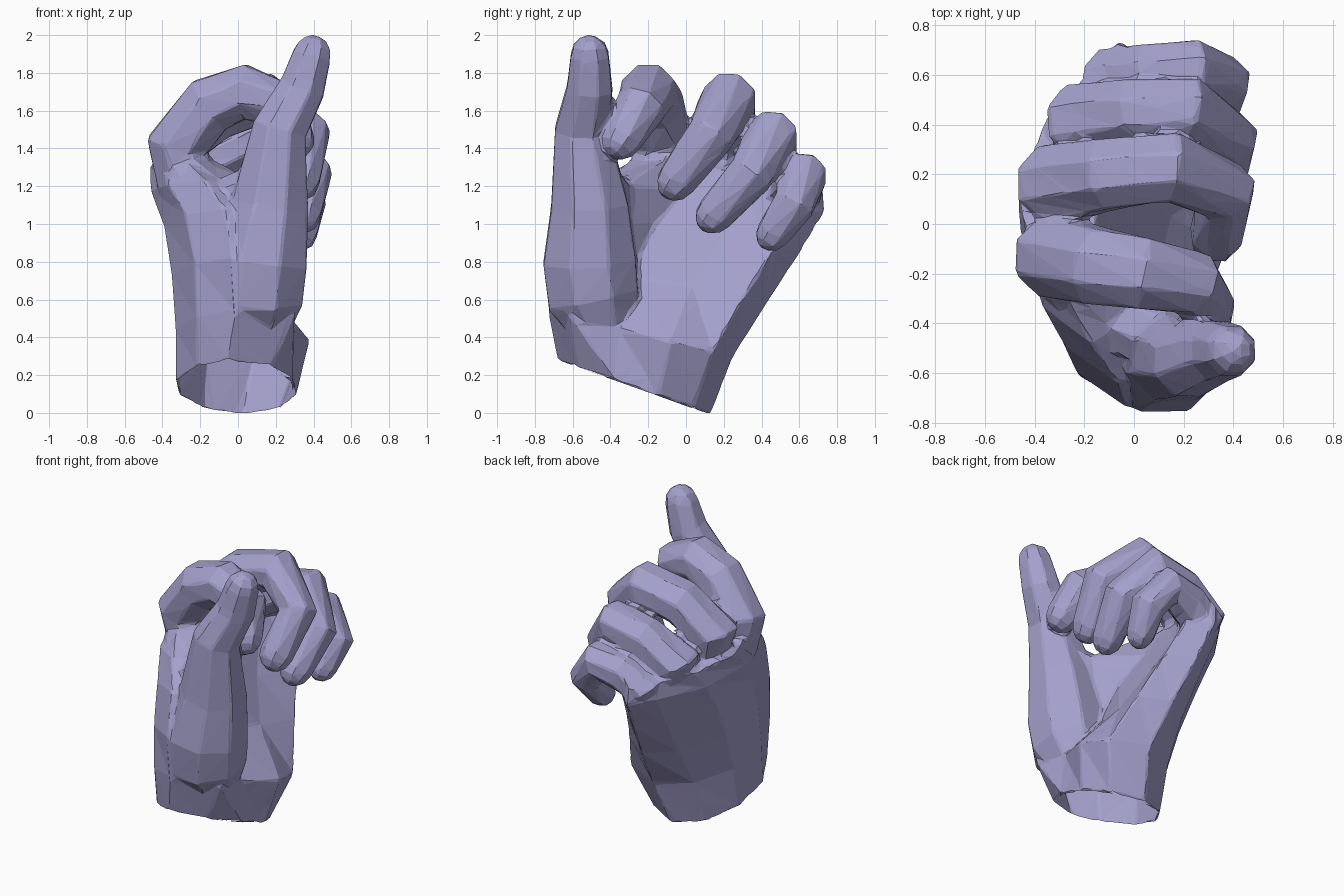
import bpy, bmesh, math
from mathutils import Vector

default = bpy.data.objects.get("Cube")
if default:
    bpy.data.objects.remove(default, do_unlink=True)

skin = bpy.data.materials.new("lavender_grey")
skin.use_nodes = True
colour = (0.37, 0.35, 0.60, 1)
skin.diffuse_color = colour
skin.node_tree.nodes["Principled BSDF"].inputs["Base Color"].default_value = colour

bm = bmesh.new()


def loft(rings):
    """Bridge equal rings of points into a closed shell."""
    loops = [[bm.verts.new(p) for p in ring] for ring in rings]
    count = len(loops[0])
    faces = [bm.faces.new(loops[0][::-1]), bm.faces.new(loops[-1])]
    for low, high in zip(loops, loops[1:]):
        for i in range(count):
            j = (i + 1) % count
            faces.append(bm.faces.new((low[i], low[j], high[j], high[i])))
    bmesh.ops.recalc_face_normals(bm, faces=faces)


def digit(path, side, sides=8):
    """Sweep a ring along (x, y, z, radius) points and round off the tip."""
    points = [Vector(p[:3]) for p in path]
    radii = [p[3] for p in path]
    end = (points[-1] - points[-2]).normalized()
    last, r = points[-1], radii[-1]
    for reach, scale in ((0.5, 0.86), (0.85, 0.55), (1.0, 0.2)):
        points.append(last + end * r * reach)
        radii.append(r * scale)
    rings = []
    for i, p in enumerate(points):
        before = (p - points[max(i - 1, 0)]).normalized()
        after = (points[min(i + 1, len(points) - 1)] - p).normalized()
        along = (before + after).normalized()
        across = (side - along * side.dot(along)).normalized()
        up = along.cross(across)
        angles = [math.tau * (k + 0.5) / sides for k in range(sides)]
        rings.append([p + (across * math.cos(a) + up * math.sin(a)) * radii[i] for a in angles])
    loft(rings)


# Palm: slanted slices from wrist to knuckles. Each has its thumb-side and
# little-finger-side edge (y, z), then x of the back and of the palm surface.
slices = [
    ((-0.68, 0.28), (0.13, -0.01), (-0.22, -0.33, -0.31, -0.18), (0.18, 0.29, 0.31, 0.22)),
    ((-0.73, 0.54), (0.25, 0.30), (-0.22, -0.33, -0.32, -0.16), (0.30, 0.27, 0.38, 0.33)),
    ((-0.74, 0.82), (0.43, 0.58), (-0.23, -0.35, -0.34, -0.15), (0.28, 0.05, 0.15, 0.23)),
    ((-0.64, 1.08), (0.60, 0.84), (-0.28, -0.39, -0.37, -0.17), (0.26, -0.02, 0.02, 0.14)),
    ((-0.48, 1.23), (0.74, 1.07), (-0.37, -0.46, -0.39, -0.19), (0.12, -0.10, -0.06, 0.08)),
    ((-0.20, 1.38), (0.73, 1.18), (-0.43, -0.47, -0.36, -0.17), (-0.16, -0.14, -0.08, 0.05)),
]
stations = (0.12, 0.38, 0.66, 0.89)
rings = []
for thumb_edge, outer_edge, back, front in slices:
    def at(t, x):
        y, z = (a + (b - a) * t for a, b in zip(thumb_edge, outer_edge))
        return (x, y, z)
    ring = [at(0, back[0] * 0.6 + front[0] * 0.4)]
    ring += [at(t, x) for t, x in zip(stations, back)]
    ring.append(at(1, (back[3] + front[3]) / 2))
    ring += [at(t, x) for t, x in reversed(list(zip(stations, front)))]
    rings.append(ring)
loft(rings)

# Four curled fingers, from inside the palm over the knuckle to the tip
fingers = [
    [(-0.27, -0.11, 1.22, 0.17), (-0.32, -0.13, 1.42, 0.175), (-0.15, -0.17, 1.63, 0.165),
     (0.04, -0.20, 1.70, 0.155), (0.24, -0.24, 1.62, 0.135), (0.30, -0.34, 1.45, 0.11)],
    [(-0.27, 0.16, 1.20, 0.12), (-0.32, 0.16, 1.42, 0.17), (-0.11, 0.20, 1.59, 0.155),
     (0.15, 0.23, 1.66, 0.15), (0.37, 0.13, 1.47, 0.13), (0.33, -0.05, 1.23, 0.11)],
    [(-0.18, 0.38, 1.10, 0.12), (-0.21, 0.41, 1.28, 0.165), (0.0, 0.45, 1.41, 0.145),
     (0.22, 0.46, 1.47, 0.14), (0.38, 0.34, 1.26, 0.125), (0.34, 0.15, 1.05, 0.105)],
    [(-0.06, 0.53, 1.00, 0.10), (-0.08, 0.57, 1.14, 0.15), (0.07, 0.60, 1.22, 0.135),
     (0.24, 0.62, 1.26, 0.13), (0.36, 0.57, 1.10, 0.115), (0.33, 0.46, 0.95, 0.095)],
]
for path in fingers:
    digit(path, Vector((0, 1, 0)))

# Thumb with its broad fleshy base, then the web joining it to the knuckle
digit([(0.10, -0.40, 0.36, 0.14), (0.10, -0.49, 0.60, 0.26), (0.12, -0.51, 0.80, 0.265),
       (0.17, -0.51, 1.10, 0.22), (0.22, -0.55, 1.50, 0.155), (0.34, -0.51, 1.72, 0.13),
       (0.39, -0.51, 1.89, 0.11)], Vector((1, 0, 0)))
digit([(-0.27, -0.18, 1.24, 0.15), (-0.08, -0.36, 1.10, 0.15), (0.12, -0.46, 1.18, 0.15)],
      Vector((0, 0, 1)))

# Fuse the shells into one skin with broad facets
source = bpy.data.meshes.new("hand_shells")
bm.to_mesh(source)
bm.free()
hand = bpy.data.objects.new("hand", source)
bpy.context.collection.objects.link(hand)
fuse = hand.modifiers.new("fuse", "REMESH")
fuse.mode = "VOXEL"
fuse.voxel_size = 0.016
soften = hand.modifiers.new("soften", "SMOOTH")
soften.iterations = 2
facet = hand.modifiers.new("facet", "DECIMATE")
facet.ratio = 0.03
graph = bpy.context.evaluated_depsgraph_get()
fused = bpy.data.meshes.new_from_object(hand.evaluated_get(graph))
hand.modifiers.clear()
hand.data = fused
bpy.data.meshes.remove(source)

# Open the hollow wrist
bm = bmesh.new()
bm.from_mesh(fused)
down = Vector((0, -0.34, -0.94))
rim = Vector((0, 0.13, -0.01))
cap = [f for f in bm.faces
       if f.normal.dot(down) > 0.85 and (f.calc_center_median() - rim).dot(down) > -0.04]
bmesh.ops.delete(bm, geom=cap, context="FACES")
bm.to_mesh(fused)
bm.free()
fused.materials.clear()
fused.materials.append(skin)
fused.shade_flat()
